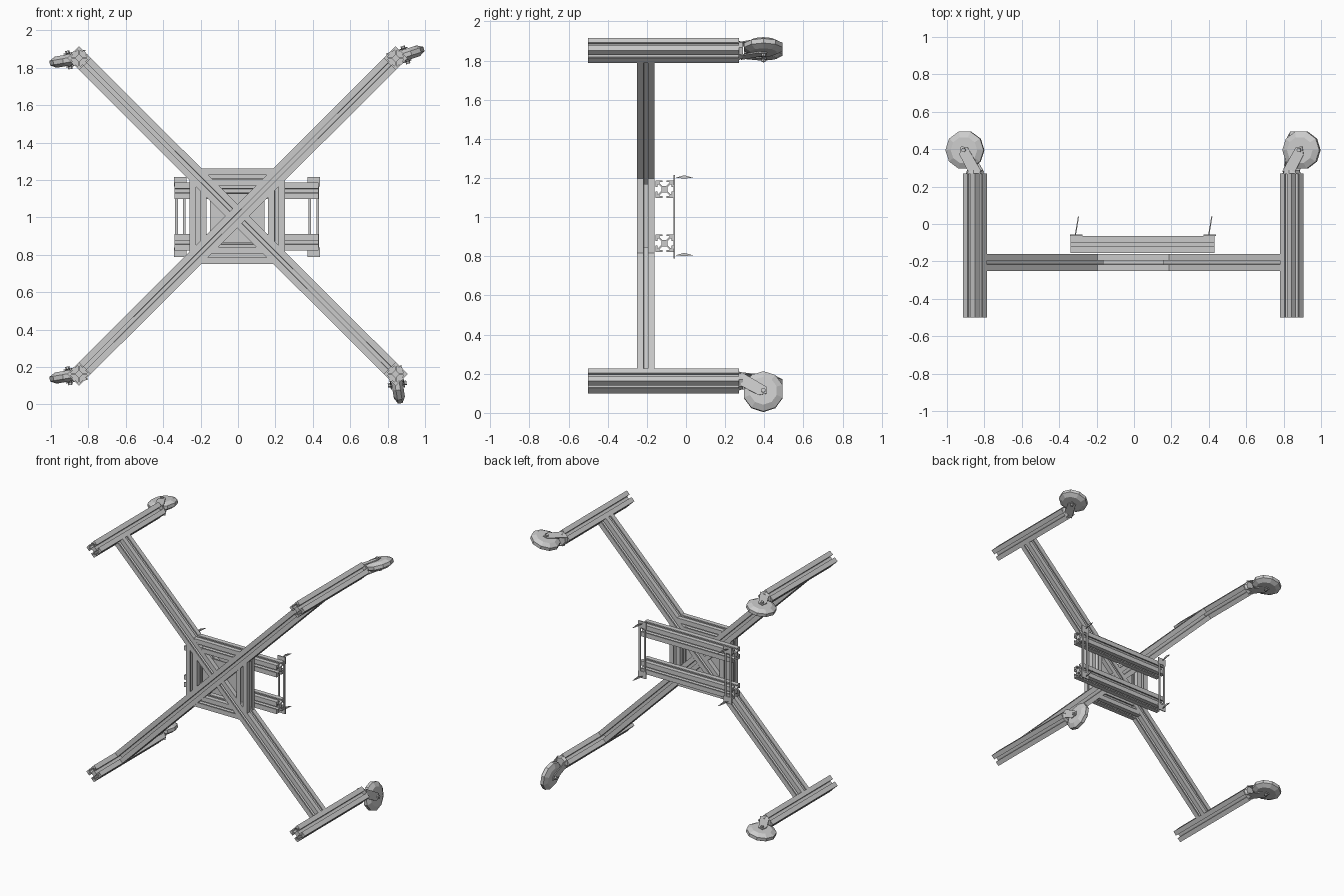
import bpy, bmesh, math
from mathutils import Vector

if "Cube" in bpy.data.objects:
    bpy.data.objects.remove(bpy.data.objects["Cube"])

H = 0.045                 # half width of the slotted bars
CZ = 1.007                # height of the crossing
XL, XR, ZB, ZT = -0.85, 0.843, 0.163, 1.852
Y = Vector((0, 1, 0))


def finish(name, bm):
    bmesh.ops.recalc_face_normals(bm, faces=bm.faces)
    me = bpy.data.meshes.new(name)
    bm.to_mesh(me)
    bm.free()
    ob = bpy.data.objects.new(name, me)
    bpy.context.collection.objects.link(ob)
    return ob


def loft(name, a, b):
    """Closed prism between two matching outlines."""
    bm = bmesh.new()
    va = [bm.verts.new(p) for p in a]
    vb = [bm.verts.new(p) for p in b]
    n = len(va)
    bm.faces.new(va[::-1])
    bm.faces.new(vb)
    for i in range(n):
        j = (i + 1) % n
        bm.faces.new((va[i], va[j], vb[j], vb[i]))
    return finish(name, bm)


def slot_profile():
    half = [(H, H), (0.011, H), (0.011, 0.036), (0.025, 0.036), (0.025, 0.031), (0.010, 0.016)]
    side = half + [(-x, y) for x, y in half[:0:-1]]
    pts = []
    for k in range(4):
        c, s = round(math.cos(k * math.pi / 2)), round(math.sin(k * math.pi / 2))
        pts += [(c * x - s * y, s * x + c * y) for x, y in side]
    return pts


PROFILE = slot_profile()


def bar(name, p0, p1, u, mitre=0):
    """Slotted bar from p0 to p1; mitre lengthens the side facing dir x u."""
    p0, p1, u = Vector(p0), Vector(p1), Vector(u).normalized()
    d = (p1 - p0).normalized()
    v = d.cross(u)
    return loft(name, [p0 + u * a + v * b - d * b * mitre for a, b in PROFILE],
                [p1 + u * a + v * b + d * b * mitre for a, b in PROFILE])


def box(name, x0, x1, y0, y1, z0, z1):
    q = [(x0, z0), (x1, z0), (x1, z1), (x0, z1)]
    return loft(name, [(x, y0, z) for x, z in q], [(x, y1, z) for x, z in q])


# Four long legs, turned 45 degrees
legs = {"lower_left": (XL, ZB, 190), "lower_right": (XR, ZB, -81),
        "upper_left": (XL, ZT, 190), "upper_right": (XR, ZT, 18)}
for n, (x, z, ang) in legs.items():
    bar("leg_" + n, (x, -0.5, z), (x, 0.27, z), (1, 0, 1))

# Crossing arms: one full, two halves
YA = -0.205
k = H * math.sqrt(0.5)
cx = (XL + XR) / 2
bar("arm_full", (XL + k, YA, ZB + k), (XR - k, YA, ZT - k), Y)
bar("arm_half_left", (XL + k, YA, ZT - k), (cx - k, YA, CZ + k), Y)
bar("arm_half_right", (cx + k, YA, CZ - k), (XR - k, YA, ZB + k), Y)

# Mitred braces forming a square round the crossing
R = 0.21
for n, r in {"top": (0, 0, 1), "right": (1, 0, 0), "bottom": (0, 0, -1), "left": (-1, 0, 0)}.items():
    r = Vector(r)
    t = Y.cross(r)
    c = Vector((cx, YA, CZ)) + r * R
    bar("brace_" + n, c - t * (R - 2 * k), c + t * (R - 2 * k), Y, 1)

# Thin centre plate
box("centre_plate", cx - 0.145, cx + 0.145, YA - 0.004, YA + 0.004, CZ - 0.14, CZ + 0.12)

# Two rails behind the cross
for n, z in {"upper": 1.143, "lower": 0.867}.items():
    bar("rail_" + n, (-0.34, -0.11, z), (0.43, -0.11, z), Y)

# Slotted mounting strips with pointed hooks
for n, x in {"left": -0.308, "right": 0.405}.items():
    y0, y1 = -0.064, -0.056
    for s in (-1, 1):
        a, b = sorted((x + s * 0.014, x + s * 0.028))
        box("strip_side_" + n, a, b, y0, y1, 0.83, 1.17)
        a, b = sorted((CZ + s * 0.163 - 0.005, CZ + s * 0.213 - 0.005))
        box("strip_end_" + n, x - 0.033, x + 0.033, y0, y1, a, b)
        zc = CZ - 0.005 + s * 0.198
        tri = [(0, -0.056, zc), (0.008, -0.01, zc + 0.014), (0.016, 0.04, zc), (0.008, -0.01, zc - 0.002)]
        loft("hook_" + n, [(x - 0.008 + p, q, w) for p, q, w in tri],
             [(x - 0.002 + p, q, w) for p, q, w in tri])

# Swivel casters on the leg ends
for n, (x, z, ang) in legs.items():
    d = Vector((math.cos(math.radians(ang)), 0, math.sin(math.radians(ang))))
    a = d.cross(Y)
    o = Vector((x, 0, z))

    def ring(r, off, cd, cy, sides=10):
        return [o + d * (cd + r * math.cos(2 * math.pi * i / sides))
                + Y * (cy + r * math.sin(2 * math.pi * i / sides)) + a * off for i in range(sides)]

    # wheel with bevelled tread
    bm = bmesh.new()
    rows = [[bm.verts.new(p) for p in ring(r, w, 0.055, 0.395)]
            for r, w in ((0.072, -0.03), (0.104, -0.012), (0.104, 0.012), (0.072, 0.03))]
    for p, q in zip(rows, rows[1:]):
        for i in range(10):
            bm.faces.new((p[i], p[(i + 1) % 10], q[(i + 1) % 10], q[i]))
    bm.faces.new(rows[0][::-1])
    bm.faces.new(rows[-1])
    finish("caster_wheel_" + n, bm)

    # fork cheeks, swivel head and axle
    cheek = [(-0.042, 0.28), (0.03, 0.28), (0.078, 0.37), (0.07, 0.415), (0.035, 0.41)]
    for s in (-1, 1):
        loft("caster_fork_" + n, [o + d * p + Y * q + a * s * 0.032 for p, q in cheek],
             [o + d * p + Y * q + a * s * 0.038 for p, q in cheek])
    head = [(0.05 * math.cos(i * math.pi / 4), 0.05 * math.sin(i * math.pi / 4)) for i in range(8)]
    loft("caster_head_" + n, [o + d * p + a * q + Y * 0.268 for p, q in head],
         [o + d * p * 0.85 + a * q * 0.85 + Y * 0.29 for p, q in head])
    loft("caster_axle_" + n, ring(0.012, -0.05, 0.055, 0.395, 6), ring(0.012, 0.05, 0.055, 0.395, 6))
